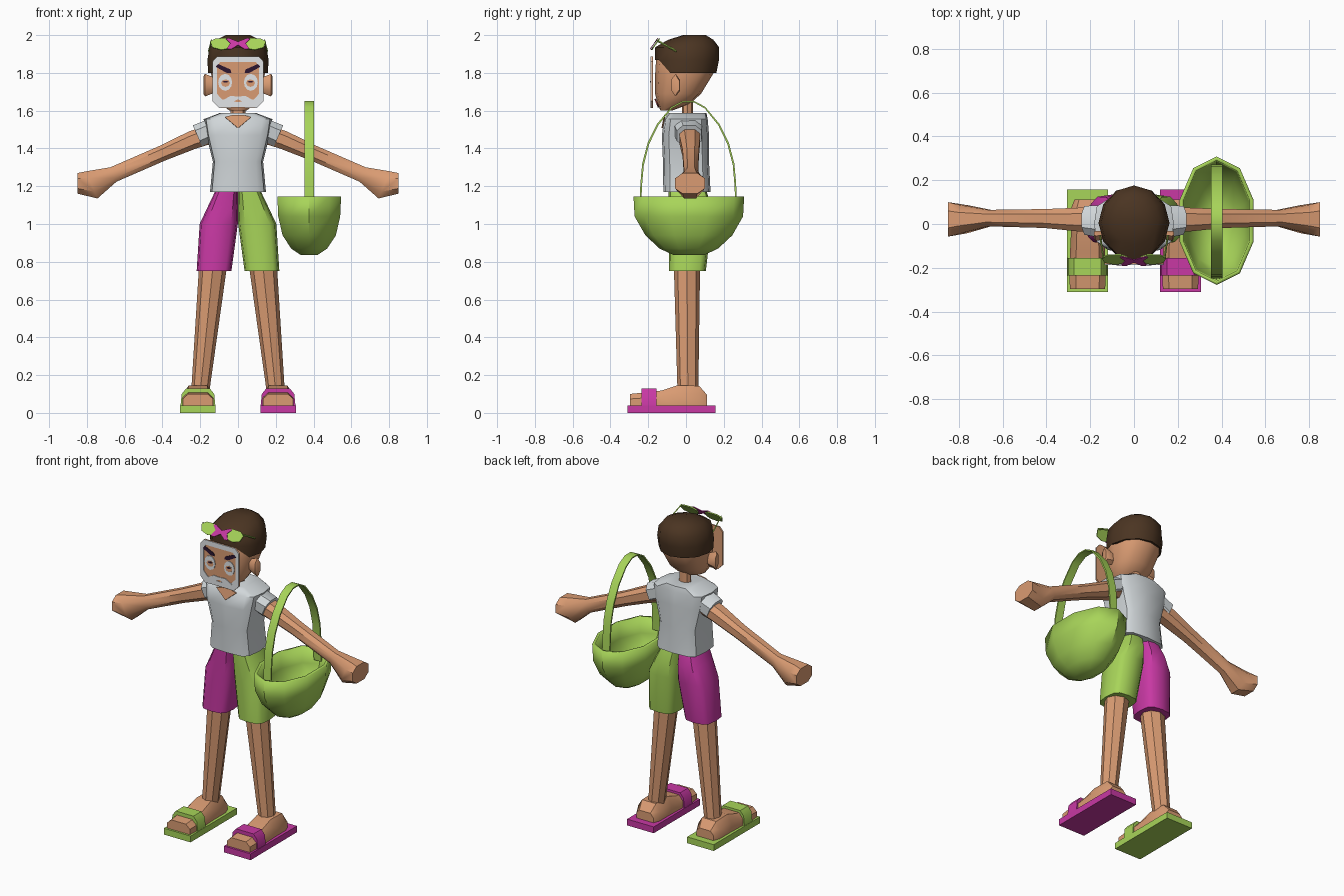
import bpy, bmesh, math
from mathutils import Vector

if "Cube" in bpy.data.objects:
    bpy.data.objects.remove(bpy.data.objects["Cube"], do_unlink=True)


def material(name, *rgb):
    m = bpy.data.materials.new(name)
    m.use_nodes = True
    m.diffuse_color = (*rgb, 1)
    m.node_tree.nodes["Principled BSDF"].inputs["Base Color"].default_value = (*rgb, 1)
    return m


SKIN = material("skin", 0.70, 0.33, 0.17)
LIME = material("lime", 0.39, 0.66, 0.10)
MAGENTA = material("magenta", 0.58, 0.04, 0.37)
SHIRT = material("pale grey", 0.64, 0.68, 0.70)
HAIR = material("dark brown", 0.07, 0.035, 0.016)
BEARD = material("white", 0.80, 0.82, 0.84)
BROW = material("dark plum", 0.025, 0.008, 0.03)
LIPS = material("dark red", 0.22, 0.03, 0.03)


def loft(name, rings, mat, cap=True, angle=40):
    """Skin a list of equal-length point rings."""
    bm = bmesh.new()
    rows = [[bm.verts.new(p) for p in r] for r in rings]
    n = len(rows[0])
    for a, b in zip(rows, rows[1:]):
        for i in range(n):
            j = (i + 1) % n
            bm.faces.new((a[i], a[j], b[j], b[i]))
    bm.faces.new(rows[0][::-1])
    if cap:
        bm.faces.new(rows[-1])
    bmesh.ops.recalc_face_normals(bm, faces=bm.faces)
    me = bpy.data.meshes.new(name)
    bm.to_mesh(me)
    bm.free()
    me.materials.append(mat)
    ob = bpy.data.objects.new(name, me)
    bpy.context.collection.objects.link(ob)
    bpy.ops.object.select_all(action="DESELECT")
    bpy.context.view_layer.objects.active = ob
    ob.select_set(True)
    bpy.ops.object.shade_smooth_by_angle(angle=math.radians(angle))
    return ob


def ring(c, ra, rb, n=12, power=2, u=(1, 0, 0), v=(0, 1, 0), start=0):
    """Superellipse section around c in the plane of u and v."""
    def bend(t):
        return math.copysign(abs(t) ** (2 / power), t)
    angles = [start + 2 * math.pi * i / n for i in range(n)]
    return [Vector(c) + Vector(u) * ra * bend(math.cos(a)) + Vector(v) * rb * bend(math.sin(a))
            for a in angles]


def plate(name, pts, o, mat, up=(0, 0, 1), t=0.004):
    """Thin flat plate facing forward, outlined in x and up."""
    up = Vector(up).normalized()
    back = up.cross(Vector((1, 0, 0)))
    flat = [Vector(o) + Vector((x, 0, 0)) + up * h for x, h in pts]
    return loft(name, [flat, [p + back * t for p in flat]], mat, angle=20)


def oval(cx, cz, rx, rz, n=12):
    return [(p.x, p.y) for p in ring((cx, cz, 0), rx, rz, n)]


# Torso, neck and collar
loft("shirt", [ring((0, cy, z), rx, ry, 12, 4) for z, rx, ry, cy in (
    (1.17, .148, .125, .005), (1.33, .133, .122, 0), (1.47, .168, .125, -.003),
    (1.555, .182, .115, 0), (1.588, .095, .1, .008))], SHIRT)
loft("neck", [ring((0, .008, 1.55), .04, .03, 8), ring((0, .008, 1.68), .036, .03, 8)], SKIN)
plate("open_collar", [(0, 0), (.07, .06), (.03, .07), (-.03, .07), (-.07, .06)],
      (0, -.13, 1.508), SKIN, (0, .2, 1), .008)

# Head and hair
loft("head", [ring((0, cy, z), rx, ry, 12, 2.3) for z, rx, ry, cy in (
    (1.60, .045, .03, -.105), (1.635, .09, .085, -.065), (1.69, .122, .122, -.042),
    (1.80, .143, .155, -.008), (1.88, .145, .158, 0), (1.93, .12, .13, 0))], SKIN)
cap_rings = [ring((0, cy, z), rx, ry, 12) for z, rx, ry, cy in (
    (1.80, .158, .163, -.002), (1.87, .162, .17, .005), (1.935, .15, .17, .006),
    (1.975, .115, .12, .025), (2.0, .065, .06, .045))]
for p in cap_rings[0]:
    if p.y < -.1:
        p.z = 1.868
loft("hair", cap_rings, HAIR)
plate("mouth", oval(0, 0, .05, .025, 8), (0, -.158, 1.638), LIPS, (0, -.4, 1), .008)

# Flat face panel with beard, eyes and brows
F = (0, -.183, 1.75)
plate("face_panel", [(-.1, -.135), (.1, -.135), (.135, -.1), (.135, .11), (.11, .138),
                     (-.11, .138), (-.135, .11), (-.135, -.1)], F, SKIN, t=.008)
F = (0, -.187, 1.75)
for s, side in ((1, "left"), (-1, "right")):
    def flip(pts):
        return [(s * x, h) for x, h in pts]
    plate(side + "_beard", flip([(0, -.13), (.1, -.135), (.135, -.1), (.135, .11), (.11, .138),
          (0, .138), (0, .107), (.095, .107), (.112, .085), (.112, -.06), (.085, -.09),
          (0, -.105)]), F, BEARD)
    plate(side + "_moustache", flip([(0, -.075), (.04, -.072), (.09, -.1), (.03, -.105),
          (0, -.09)]), (0, -.188, 1.75), BEARD)
    plate(side + "_eye", oval(s * .068, 0, .037, .045), F, BEARD)
    plate(side + "_eyelid", oval(s * .066, -.004, .024, .02, 8), (0, -.188, 1.75), SKIN)
    plate(side + "_pupil", oval(s * .066, .003, .015, .006, 6), (0, -.19, 1.75), BROW)
    plate(side + "_brow", flip([(.035, .05), (.06, .05), (.118, .082), (.105, .097),
          (.04, .068)]), (0, -.188, 1.75), BROW)

    # Ear
    loft(side + "_ear", [ring((s * x, y, 1.735), ry, rz, 6, u=(0, 1, 0), v=(0, 0, 1), start=.5)
         for x, y, ry, rz in ((.125, -.05, .02, .04), (.175, -.055, .026, .06),
                              (.183, -.05, .018, .045))], SKIN)

    # Sunglasses resting on the hair
    tilt, centre = (0, .045, .065), (0, -.165, 1.953)
    plate(side + "_lens", flip([(.03, .022), (.06, .038), (.12, .036), (.147, .015),
          (.135, -.022), (.09, -.036), (.045, -.03), (.03, -.01)]), centre, LIME, tilt, .007)
    plate(side + "_nose_panel", flip([(0, .012), (.05, .036), (.065, .03), (.04, .002),
          (.06, -.034), (.035, -.036), (0, -.01)]), (0, -.171, 1.956), MAGENTA, tilt)
    loft(side + "_temple", [ring((s * x, y, z), .004, .006, 4, v=(0, 0, 1))
         for x, y, z in ((.14, -.155, 1.972), (.155, -.05, 1.915))], LIME)

    # Arm, hand and sleeve, with sections square to the arm
    d = (s * .4, 0, .92)
    def arm(data):
        return [ring((s * x, y, z), rp, ry, 8, 2.5, u=d, v=(0, 1, 0), start=math.pi / 8)
                for x, z, rp, ry, y in data]
    limb = arm([(.12, 1.485, .055, .058, .02), (.24, 1.445, .052, .058, .02),
                (.40, 1.375, .044, .046, .025), (.66, 1.262, .044, .04, .027),
                (.775, 1.207, .083, .068, .022)])
    limb.append(ring((s * .85, .021, 1.215), .058, .084, 8, 2.5, u=(0, 0, 1), v=(0, 1, 0),
                     start=math.pi / 8))
    loft(side + "_arm", limb, SKIN)
    loft(side + "_sleeve", arm([(.13, 1.505, .06, .08, .01), (.215, 1.467, .064, .07, .017)]), SHIRT)

    # Shorts leg, bare leg and foot
    loft(side + "_shorts_leg", [ring((s * x, y, z), rx, ry, 12, 3.2) for z, x, rx, y, ry in (
        (.75, .127, .092, .007, .098), (1.0, .102, .101, .022, .112),
        (1.1, .078, .078, .02, .112), (1.175, .06, .06, .008, .1))],
        LIME if s > 0 else MAGENTA)
    loft(side + "_leg", [ring((s * .2, .01, .11), .048, .055, 8), ring((s * .13, .005, .8), .075, .07, 8)], SKIN)
    fx = s * .212
    loft(side + "_foot", [[(fx + k * w, y, z) for k, z in (
        (-1, .035), (1, .035), (1, .035 + .6 * (h - .035)), (.65, h), (-.65, h),
        (-1, .035 + .6 * (h - .035)))] for y, w, h in (
            (.112, .06, .095), (.07, .076, .143), (-.045, .076, .146), (-.13, .08, .118),
            (-.25, .083, .105), (-.297, .08, .1))], SKIN)

    # Sandal
    shoe = MAGENTA if s > 0 else LIME
    loft(side + "_sole", [[(fx + a * .094, y, z) for a, y in (
        (-1, -.31), (1, -.31), (1, .157), (-1, .157))] for z in (0, .04)], shoe)
    loft(side + "_strap", [[(fx + x, y, z) for x, z in (
        (-.092, .04), (-.086, .1), (-.062, .13), (.062, .13), (.086, .1), (.092, .04))]
        for y in (-.235, -.155)], shoe)

# Basket and its handle
basket = loft("basket", [ring((.377, .015, z), rx, ry, 10, 2.1, start=math.pi / 2)
              for z, rx, ry in ((.835, .045, .08), (.87, .1, .155), (.94, .148, .23),
                                (1.04, .172, .287), (1.145, .177, .293))], LIME, cap=False)
wall = basket.modifiers.new("wall", "SOLIDIFY")
wall.thickness = .018
wall.offset = -1

half = [(.26, 1.08), (.253, 1.22), (.244, 1.32), (.215, 1.43), (.165, 1.53), (.09, 1.62), (.03, 1.652)]
arch = half + [(-y, z) for y, z in reversed(half)]
loft("basket_handle", [[(.377 + x, .012 + y * g, z - e) for x, g, e in (
    (-.026, 1, 0), (.026, 1, 0), (.026, .965, .008), (-.026, .965, .008))]
    for y, z in arch], LIME)
